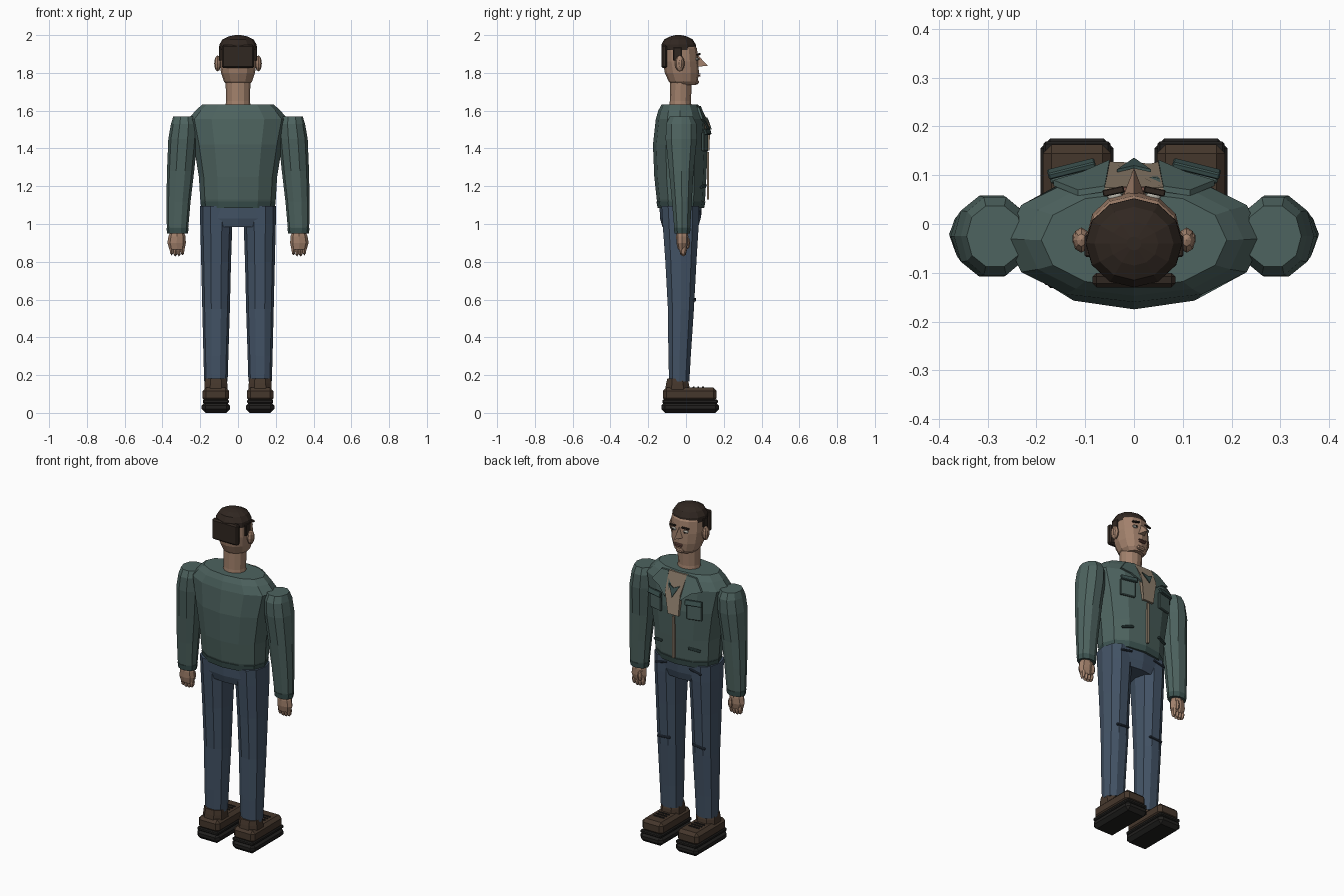
import bpy, bmesh
from math import sin, cos, pi, radians
from mathutils import Vector, Matrix


def mat(name, r, g, b):
    m = bpy.data.materials.new(name)
    m.diffuse_color = (r, g, b, 1)
    return m


JACKET = mat("jacket_green", .075, .125, .115)
TRIM = mat("dark_green", .045, .085, .08)
DENIM = mat("denim", .055, .085, .13)
SEAM = mat("dark_denim", .03, .045, .07)
SKIN = mat("skin", .36, .22, .15)
LIP = mat("lip", .2, .09, .07)
HAIR = mat("hair", .03, .02, .015)
SHIRT = mat("shirt", .27, .21, .15)
LEATHER = mat("leather", .06, .038, .025)
RUBBER = mat("rubber", .015, .014, .013)
WHITE = mat("eye_white", .5, .48, .42)


def finish(name, bm, m):
    bmesh.ops.recalc_face_normals(bm, faces=bm.faces)
    me = bpy.data.meshes.new(name)
    bm.to_mesh(me)
    bm.free()
    me.materials.append(m)
    ob = bpy.data.objects.new(name, me)
    bpy.context.collection.objects.link(ob)
    return ob


def spow(v, p):
    return (1 if v >= 0 else -1) * abs(v) ** p


def loft(name, rings, n, m, p=1.0, turn=0.0):
    """Capped stack of n-gon rings: (cx, cy, z, rx, ry)."""
    bm = bmesh.new()
    loops = []
    for cx, cy, z, rx, ry in rings:
        loops.append([bm.verts.new((cx + rx * spow(cos(a), p), cy + ry * spow(sin(a), p), z))
                      for a in (turn + 2 * pi * i / n for i in range(n))])
    for a, b in zip(loops, loops[1:]):
        for i in range(n):
            bm.faces.new((a[i], a[(i + 1) % n], b[(i + 1) % n], b[i]))
    bm.faces.new(loops[0])
    bm.faces.new(loops[-1])
    return finish(name, bm, m)


def box(name, c, size, m, bevel=0.0, rot=(0, 0, 0)):
    bm = bmesh.new()
    bmesh.ops.create_cube(bm, size=1, matrix=Matrix.Diagonal((*size, 1)))
    if bevel:
        bmesh.ops.bevel(bm, geom=bm.edges[:], offset=bevel, segments=1, affect='EDGES')
    ob = finish(name, bm, m)
    ob.location = c
    ob.rotation_euler = [radians(r) for r in rot]
    return ob


def ball(name, c, size, m, seg=8, rings=6):
    bm = bmesh.new()
    bmesh.ops.create_uvsphere(bm, u_segments=seg, v_segments=rings, radius=1,
                              matrix=Matrix.Translation(c) @ Matrix.Diagonal((*size, 1)))
    return finish(name, bm, m)


def panel(name, pts, m, thick=.008):
    """Flat outline thickened backwards along y."""
    bm = bmesh.new()
    front = [bm.verts.new(p) for p in pts]
    back = [bm.verts.new(Vector(p) - Vector((0, thick, 0))) for p in pts]
    bm.faces.new(front)
    bm.faces.new(back)
    for i in range(len(pts)):
        j = (i + 1) % len(pts)
        bm.faces.new((front[i], front[j], back[j], back[i]))
    return finish(name, bm, m)


# Torso and hem
loft("jacket_body", [(0, -.027, 1.09, .19, .118), (0, -.027, 1.13, .2, .128), (0, -.03, 1.25, .207, .138),
                     (0, -.03, 1.42, .235, .145), (0, -.03, 1.555, .264, .13), (0, -.032, 1.6, .225, .115),
                     (0, -.033, 1.632, .19, .097)], 12, JACKET, .92)
loft("jacket_hem", [(0, -.027, 1.085, .194, .123), (0, -.027, 1.12, .2, .13)], 12, TRIM, .92)

# Shirt opening, collar and zip
panel("shirt_front", [(-.06, .075, 1.625), (.06, .075, 1.625), (.05, .128, 1.52), (.035, .124, 1.39),
                      (-.035, .124, 1.39), (-.05, .128, 1.52)], SHIRT, .02)
panel("shirt_notch", [(-.035, .112, 1.565), (0, .12, 1.55), (.035, .112, 1.565), (0, .136, 1.5)], TRIM, .006)
box("zip", (0, .116, 1.255), (.012, .012, .25), SHIRT)

# Pelvis
loft("trouser_seat", [(0, -.03, .985, .17, .095), (0, -.03, 1.03, .195, .108), (0, -.028, 1.1, .193, .112)],
     12, DENIM, .85)

# Neck and head
loft("neck", [(0, -.03, 1.6, .07, .062), (0, -.03, 1.65, .063, .056), (0, -.027, 1.76, .066, .058)], 12, SKIN)
loft("head", [(0, -.01, 1.735, .055, .062), (0, -.015, 1.755, .075, .077), (0, -.022, 1.8, .09, .09),
              (0, -.028, 1.86, .098, .094), (0, -.032, 1.93, .096, .09), (0, -.035, 1.98, .07, .06)],
     12, SKIN, .95)
loft("hair_cap", [(0, -.038, 1.92, .1, .092), (0, -.039, 1.95, .099, .091), (0, -.04, 1.978, .081, .075),
                  (0, -.04, 1.993, .05, .045), (0, -.04, 2.0, .015, .014)], 12, HAIR)
box("back_hair", (0, -.115, 1.886), (.17, .03, .122), HAIR, .008)

# Face
bm = bmesh.new()
nose = [bm.verts.new(v) for v in [(0, .058, 1.9), (-.022, .058, 1.832), (.022, .058, 1.832), (0, .115, 1.838)]]
for f in [(0, 1, 3), (0, 3, 2), (1, 2, 3), (0, 2, 1)]:
    bm.faces.new([nose[i] for i in f])
finish("nose", bm, SKIN)
box("upper_lip", (0, .071, 1.794), (.05, .012, .007), LIP, .002)
box("lower_lip", (0, .07, 1.784), (.04, .012, .008), LIP, .002)
box("chin", (0, .058, 1.752), (.05, .02, .025), SKIN, .007)

for s, side in ((-1, "left"), (1, "right")):
    # Facial features and ears
    ball("eye_" + side, (s * .04, .058, 1.873), (.017, .012, .008), WHITE)
    ball("pupil_" + side, (s * .04, .068, 1.873), (.006, .005, .006), HAIR, 6, 4)
    box("eyebrow_" + side, (s * .042, .067, 1.898), (.044, .014, .008), HAIR, .002, (0, s * 6, -s * 12))
    ball("ear_" + side, (s * .108, -.033, 1.85), (.018, .026, .042), SKIN)
    ball("ear_inner_" + side, (s * .119, -.03, 1.85), (.008, .015, .027), SKIN, 6, 4)
    box("sideburn_" + side, (s * .094, -.045, 1.9), (.014, .045, .07), HAIR, .003)

    # Sleeve: ten-sided, bulging at the shoulder
    loft("sleeve_" + side, [(s * .32, -.02, .955, .052, .04), (s * .32, -.02, .985, .057, .045),
                            (s * .315, -.022, 1.12, .064, .055), (s * .304, -.025, 1.28, .072, .068),
                            (s * .292, -.025, 1.45, .077, .087), (s * .285, -.025, 1.53, .07, .084),
                            (s * .285, -.025, 1.568, .058, .065)], 10, JACKET, .95)
    loft("cuff_" + side, [(s * .32, -.02, .95, .055, .043), (s * .32, -.02, .98, .059, .047)], 10, TRIM)

    # Hand with fingers and thumb
    loft("palm_" + side, [(s * .323, -.02, .865, .04, .022), (s * .325, -.02, .9, .049, .031),
                          (s * .323, -.02, .935, .045, .032), (s * .322, -.02, .965, .032, .028)], 8, SKIN)
    for i in range(4):
        ball(f"finger_{side}_{i + 1}", (s * (.294 + .019 * i), -.015, .866 - (.006 if i in (1, 2) else 0)),
             (.013, .02, .032), SKIN, 6, 4)
    ball("thumb_" + side, (s * .3, .008, .9), (.014, .014, .033), SKIN, 6, 4)

    # Lapel, chest pocket and lower pocket slit
    panel("lapel_" + side, [(s * .06, .078, 1.625), (s * .115, .07, 1.618), (s * .165, .09, 1.555),
                            (s * .105, .108, 1.535), (s * .05, .132, 1.49)], JACKET, .012)
    box("chest_pocket_" + side, (s * .128, .1, 1.435), (.09, .016, .1), JACKET, .004, (0, 0, -s * 14))
    box("pocket_flap_" + side, (s * .128, .113, 1.488), (.1, .014, .032), TRIM, .003, (18, 0, -s * 14))
    box("pocket_slit_" + side, (s * .12, .092, 1.2), (.07, .014, .012), TRIM, .002, (0, s * 10, -s * 20))

    # Trouser leg with knee seam
    loft("trouser_leg_" + side, [(s * .117, -.036, .165, .062, .056), (s * .117, -.034, .3, .066, .062),
                                 (s * .116, -.027, .55, .073, .072), (s * .116, -.027, .8, .079, .086),
                                 (s * .115, -.028, 1.0, .085, .1), (s * .115, -.03, 1.095, .086, .104)],
         10, DENIM, .9)
    box("knee_seam_" + side, (s * .116, .045, .6), (.085, .014, .011), SEAM, .002, (0, s * 5, 0))
    box("belt_pocket_" + side, (s * .115, .076, 1.06), (.08, .01, .01), SEAM, .002, (0, s * 12, 0))

    # Shoe
    box("sole_" + side, (s * .117, .022, .029), (.15, .306, .058), RUBBER, .02)
    box("welt_" + side, (s * .117, .022, .06), (.138, .294, .02), RUBBER, .005)
    box("shoe_upper_" + side, (s * .117, .02, .097), (.14, .285, .075), LEATHER, .018)
    loft("shoe_collar_" + side, [(s * .117, -.045, .12, .066, .07), (s * .117, -.045, .155, .064, .064),
                                 (s * .117, -.047, .182, .06, .055)], 8, LEATHER, .8, pi / 8)
    for i in range(3):
        box(f"lace_{side}_{i + 1}", (s * .117, .04 + .025 * i, .136), (.07, .009, .008), RUBBER, .002)
